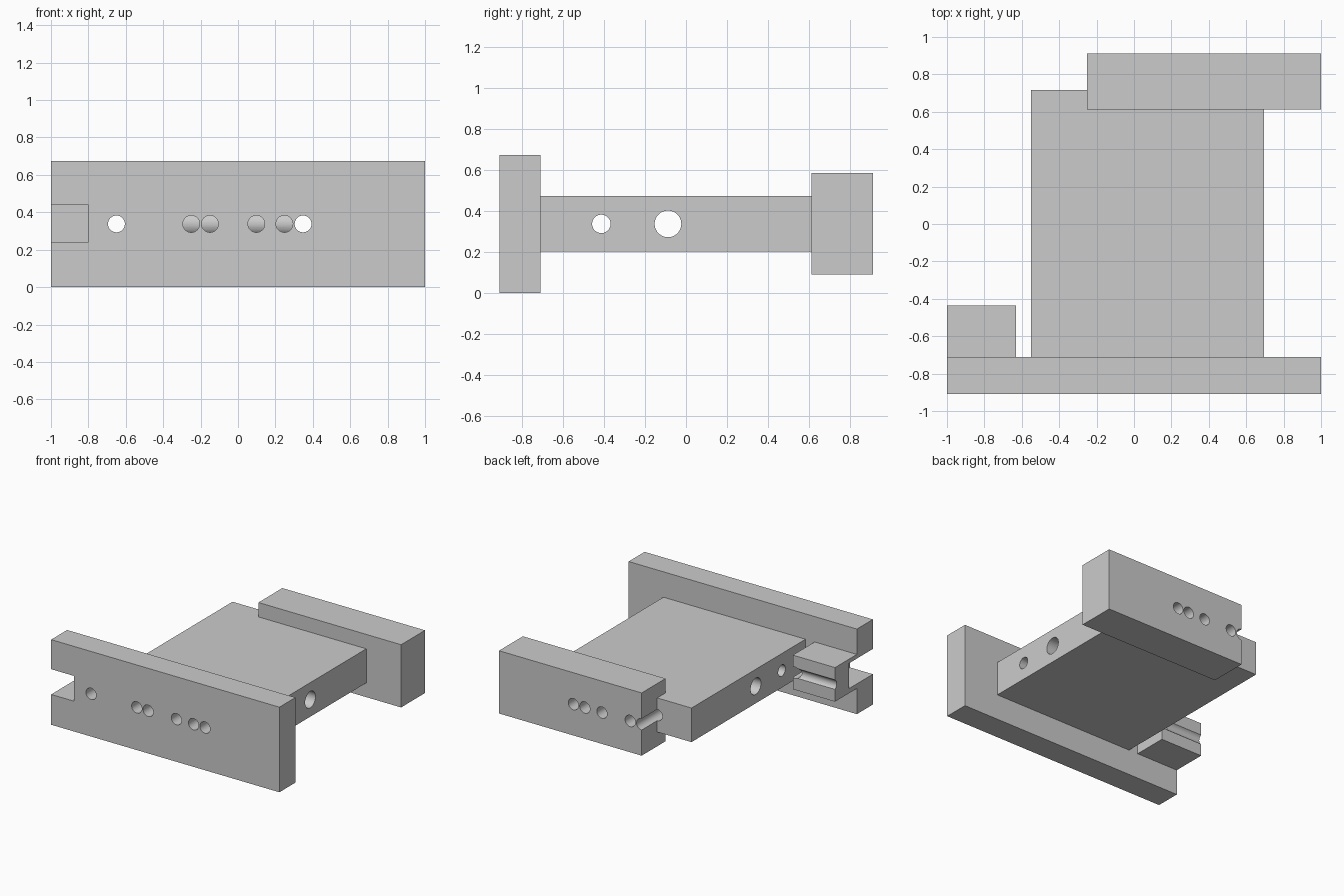
import bpy
from math import pi

if "Cube" in bpy.data.objects:
    bpy.data.objects.remove(bpy.data.objects["Cube"])

Z_HOLE = 0.338


def box(name, x, y, z):
    """Box from (min, max) ranges."""
    bpy.ops.mesh.primitive_cube_add(size=1)
    ob = bpy.context.object
    ob.name = name
    ob.location = [(r[0] + r[1]) / 2 for r in (x, y, z)]
    ob.scale = [r[1] - r[0] for r in (x, y, z)]
    bpy.ops.object.transform_apply(location=True, rotation=True, scale=True)
    return ob


def drill(name, radius, location, rotation):
    """Long cylinder used as a hole cutter."""
    bpy.ops.mesh.primitive_cylinder_add(vertices=48, radius=radius, depth=3,
                                        location=location, rotation=rotation)
    ob = bpy.context.object
    ob.name = name
    bpy.ops.object.transform_apply(location=True, rotation=True, scale=True)
    return ob


def cut(part, cutters):
    """Subtract every cutter and bake the result."""
    bpy.ops.object.select_all(action='DESELECT')
    part.select_set(True)
    bpy.context.view_layer.objects.active = part
    for c in cutters:
        mod = part.modifiers.new("cut", 'BOOLEAN')
        mod.operation = 'DIFFERENCE'
        mod.solver = 'EXACT'
        mod.object = c
        bpy.ops.object.modifier_apply(modifier=mod.name)
    bpy.ops.object.shade_smooth_by_angle(angle=pi / 6)


# Main parts
front_plate = box("front_plate", (-1, 1), (-0.91, -0.71), (0, 0.674))
centre_slab = box("centre_slab", (-0.55, 0.695), (-0.71, 0.717), (0.203, 0.473))
back_plate = box("back_plate", (-0.25, 1), (0.613, 0.912), (0.09, 0.587))
side_block = box("side_block", (-1, -0.63), (-0.71, -0.437), (0.203, 0.473))

# Cutters: front-to-back holes, sideways holes, end notch, slab rebate
y_holes = {x: drill("y_hole_cutter", 0.045, (x, 0, Z_HOLE), (pi / 2, 0, 0))
           for x in (-0.65, -0.25, -0.15, 0.098, 0.248, 0.348)}
x_holes = [drill("x_hole_cutter", r, (0, y, Z_HOLE), (0, pi / 2, 0))
           for y, r in ((-0.413, 0.045), (-0.088, 0.065))]
notch = box("notch_cutter", (-1.2, -0.8), (-1.1, -0.61), (0.24, 0.44))
rebate = box("rebate_cutter", (-0.25, 1.2), (0.613, 1.1), (0, 0.7))

# Cut the parts
inner = [c for x, c in y_holes.items() if x > -0.5]
cut(front_plate, [notch] + list(y_holes.values()))
cut(centre_slab, [rebate] + inner + x_holes)
cut(back_plate, inner)
cut(side_block, [notch, y_holes[-0.65], x_holes[0]])

# Remove the helpers
for helper in list(y_holes.values()) + x_holes + [notch, rebate]:
    bpy.data.objects.remove(helper, do_unlink=True)
